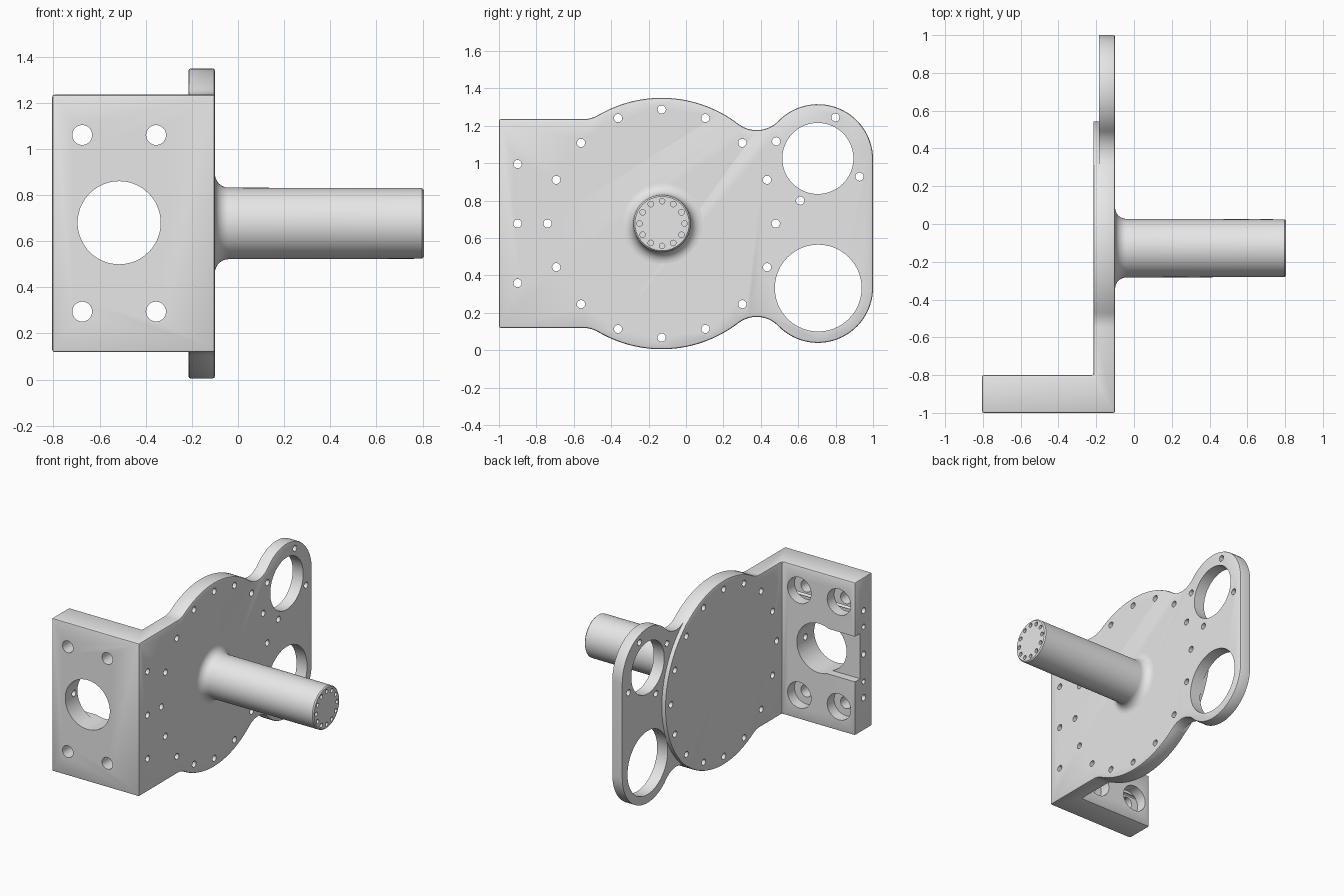
import bpy, bmesh
from math import cos, sin, pi, radians, hypot, atan2
from mathutils import Matrix, Vector

if "Cube" in bpy.data.objects:
    bpy.data.objects.remove(bpy.data.objects["Cube"])

# Main measures
AXIS_Y, MID_Z = -0.13, 0.677            # shaft axis
DISC_R, EAR_R, BLEND_R = 0.672, 0.295, 0.16
EAR_Y, EAR_DZ = 0.705, 0.343
FACE_X, BACK_X, EAR_BACK_X, OUTER_X = -0.10, -0.215, -0.185, -0.805
HALF_H = 0.558                           # half height of the mounting block

grey = bpy.data.materials.new("machined_grey")
grey.use_nodes = True
grey.diffuse_color = (0.8, 0.8, 0.8, 1)
grey.node_tree.nodes["Principled BSDF"].inputs["Base Color"].default_value = (0.8, 0.8, 0.8, 1)


def make_object(name, bm):
    bmesh.ops.recalc_face_normals(bm, faces=bm.faces)
    mesh = bpy.data.meshes.new(name)
    bm.to_mesh(mesh)
    bm.free()
    mesh.materials.append(grey)
    obj = bpy.data.objects.new(name, mesh)
    bpy.context.collection.objects.link(obj)
    return obj


def arc(cy, cz, r, a0, a1, n):
    """Points on an arc in the y-z plane, angles in radians."""
    return [(cy + r * cos(a0 + (a1 - a0) * i / n), cz + r * sin(a0 + (a1 - a0) * i / n))
            for i in range(n + 1)]


def extrude_x(name, outline, x0, x1):
    bm = bmesh.new()
    face = bm.faces.new([bm.verts.new((x0, y, z)) for y, z in outline])
    new = bmesh.ops.extrude_face_region(bm, geom=[face])["geom"]
    bmesh.ops.translate(bm, verts=[v for v in new if isinstance(v, bmesh.types.BMVert)],
                        vec=(x1 - x0, 0, 0))
    return make_object(name, bm)


def add_drill(bm, axis, start, end, r, sides=24):
    """Cylinder from start to end along the x or y axis."""
    a, b = Vector(start), Vector(end)
    turn = Matrix.Rotation(pi / 2, 4, "Y" if axis == "x" else "X")
    bmesh.ops.create_cone(bm, cap_ends=True, segments=sides, radius1=r, radius2=r,
                          depth=(b - a).length, matrix=Matrix.Translation((a + b) / 2) @ turn)


def lathe(bm, profile, centre, axis, steps):
    """Spin (distance, radius) points around an axis direction."""
    axis, side = Vector(axis), Vector((0, 0, 1))
    verts = [bm.verts.new(Vector(centre) + axis * d + side * r) for d, r in profile]
    edges = [bm.edges.new(pair) for pair in zip(verts, verts[1:])]
    bmesh.ops.spin(bm, geom=verts + edges, cent=centre, axis=axis, angle=2 * pi,
                   steps=steps, use_merge=True)
    bmesh.ops.remove_doubles(bm, verts=bm.verts, dist=1e-5)


def box(name, x0, x1, y0, y1, z0, z1):
    return extrude_x(name, [(y0, z0), (y1, z0), (y1, z1), (y0, z1)], x0, x1)


def cut(target, cutter):
    mod = target.modifiers.new("cut", "BOOLEAN")
    mod.operation, mod.solver, mod.object = "DIFFERENCE", "EXACT", cutter
    apply(target, mod)
    bpy.data.objects.remove(cutter)


def apply(obj, mod):
    bpy.context.view_layer.objects.active = obj
    bpy.ops.object.modifier_apply(modifier=mod.name)


def smooth(obj):
    bpy.ops.object.select_all(action="DESELECT")
    obj.select_set(True)
    bpy.context.view_layer.objects.active = obj
    bpy.ops.object.shade_smooth_by_angle(angle=radians(30))


# Upper half of the side outline: block edge, disc, neck and ear with tangent blends
reach = DISC_R + BLEND_R
front_cz = HALF_H + BLEND_R
front_cy = AXIS_Y - (reach ** 2 - front_cz ** 2) ** 0.5
front_a = atan2(front_cz, front_cy - AXIS_Y)
# neck blend centre: touches both the disc and the ear
gap_y, gap_z = EAR_Y - AXIS_Y, EAR_DZ
gap, r2 = hypot(gap_y, gap_z), EAR_R + BLEND_R
along = (reach ** 2 - r2 ** 2 + gap ** 2) / (2 * gap)
off = (reach ** 2 - along ** 2) ** 0.5
neck_cy = AXIS_Y + (along * gap_y - off * gap_z) / gap
neck_cz = (along * gap_z + off * gap_y) / gap
neck_a = atan2(neck_cz, neck_cy - AXIS_Y)
ear_a = atan2(neck_cz - EAR_DZ, neck_cy - EAR_Y)

upper = [(-1, HALF_H)]
upper += arc(front_cy, front_cz, BLEND_R, -pi / 2, front_a - pi, 8)
upper += arc(AXIS_Y, 0, DISC_R, front_a, neck_a, 28)[1:]
upper += arc(neck_cy, neck_cz, BLEND_R, neck_a - pi, ear_a - pi + 0.0, 14)[1:]
upper += arc(EAR_Y, EAR_DZ, EAR_R, ear_a, 0, 28)[1:]
outline = [(y, MID_Z + z) for y, z in upper] + [(y, MID_Z - z) for y, z in reversed(upper)]

# Bracket: outline extruded, cleared behind the plate to leave an L, edges rounded
bracket = extrude_x("bracket", outline, OUTER_X, FACE_X)
cut(bracket, box("clearance", -1, BACK_X, -0.8, 1.2, -0.2, 1.6))
bevel = bracket.modifiers.new("round", "BEVEL")
bevel.width, bevel.segments, bevel.limit_method, bevel.angle_limit = 0.01, 2, "ANGLE", radians(40)
apply(bracket, bevel)

# Thinner ears, leaving the raised disc on the back
edge = arc(AXIS_Y, MID_Z, DISC_R + 0.001, -neck_a - 0.05, neck_a + 0.05, 48)
relief = edge + [(edge[-1][0], 1.6), (1.2, 1.6), (1.2, -0.2), (edge[0][0], -0.2)]
cut(bracket, extrude_x("ear_relief", relief, -0.4, EAR_BACK_X))

# Holes along x: bolt circle, ear openings, ear screws, long block holes
bm = bmesh.new()


def plate_hole(y, z, r, x0=-0.3, sides=20):
    add_drill(bm, "x", (x0, y, z), (0, y, z), r, sides)


for i in range(16):
    a = i * pi / 8
    plate_hole(AXIS_Y + 0.61 * cos(a), MID_Z + 0.61 * sin(a), 0.022)
for i in range(4):
    a = radians(67) + i * pi / 2
    plate_hole(EAR_Y + 0.242 * cos(a), 1.022 + 0.242 * sin(a), 0.022)
plate_hole(EAR_Y, 1.025, 0.19, sides=72)
plate_hole(EAR_Y + 0.002, 0.332, 0.232, sides=72)
for dz in (-0.318, 0, 0.318):
    plate_hole(-0.9, MID_Z + dz, 0.022, x0=-1)
for dz in (-0.2, 0.2):
    add_drill(bm, "x", (-0.9, -0.9, MID_Z + dz), (-0.7, -0.9, MID_Z + dz), 0.018, 20)
cut(bracket, make_object("plate_drills", bm))

# Block holes along y: central bore and four counterbored bolt holes
bm = bmesh.new()
add_drill(bm, "y", (-0.515, -1.2, MID_Z + 0.003), (-0.515, -0.6, MID_Z + 0.003), 0.18, 72)
cut(bracket, make_object("bore_drill", bm))
for x in (-0.675, -0.355):
    for z in (0.295, 1.06):
        bm = bmesh.new()
        lathe(bm, [(-0.3, 0), (-0.3, 0.043), (0.02, 0.043), (0.02, 0.095), (0.3, 0.095), (0.3, 0)],
              (x, -0.9, z), (0, 1, 0), 36)
        cut(bracket, make_object("bolt_drill", bm))

# Shallow slot from the bore to the outer end of the block
cut(bracket, box("slot", -1, -0.515, -0.86, -0.7, MID_Z - 0.165, MID_Z + 0.165))
smooth(bracket)

# Shaft with flared foot and a ring of blind holes in its end
bm = bmesh.new()
flare = [(-0.04 - 0.06 * sin(t), 0.215 - 0.06 * cos(t)) for t in (i * pi / 16 for i in range(8, -1, -1))]
profile = [(-0.12, 0), (-0.12, 0.215)] + flare + [(0.797, 0.153), (0.805, 0.145), (0.805, 0)]
lathe(bm, profile, (0, AXIS_Y + 0.002, MID_Z), (1, 0, 0), 64)
shaft = make_object("shaft", bm)
bm = bmesh.new()
for i in range(12):
    y, z = AXIS_Y + 0.002 + 0.12 * cos(i * pi / 6), MID_Z + 0.12 * sin(i * pi / 6)
    add_drill(bm, "x", (0.74, y, z), (0.9, y, z), 0.015, 16)
cut(shaft, make_object("end_drills", bm))
smooth(shaft)
